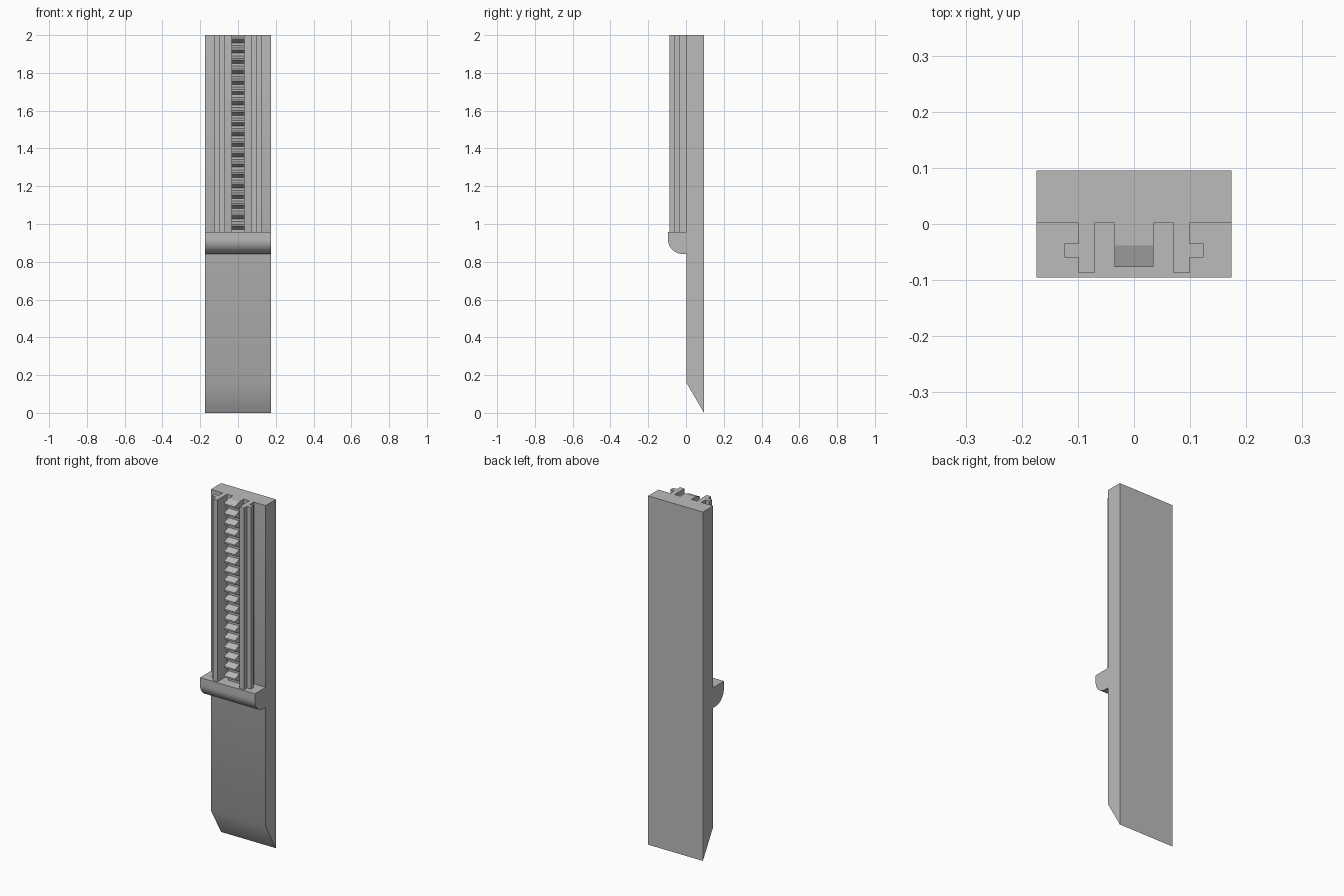
import bpy, bmesh, math
from mathutils import Vector

cube = bpy.data.objects.get("Cube")
if cube:
    bpy.data.objects.remove(cube, do_unlink=True)

grey = bpy.data.materials.new("plain_grey")
grey.use_nodes = True
COLOUR = (0.5, 0.5, 0.5, 1)
grey.diffuse_color = COLOUR
grey.node_tree.nodes["Principled BSDF"].inputs["Base Color"].default_value = COLOUR

HALF = 0.174      # half width of the blade
FACE = 0.002      # front surface of the blade
BACK = 0.0955
SHELF = 0.958     # where the rails and rack begin
TOP = 2.0


def extrude(name, points, offset):
    """Extrude a closed outline of 3D points along an offset."""
    bm = bmesh.new()
    face = bm.faces.new([bm.verts.new(p) for p in points])
    new = bmesh.ops.extrude_face_region(bm, geom=[face])["geom"]
    bmesh.ops.translate(bm, vec=Vector(offset),
                        verts=[g for g in new if isinstance(g, bmesh.types.BMVert)])
    bmesh.ops.recalc_face_normals(bm, faces=bm.faces[:])
    mesh = bpy.data.meshes.new(name)
    bm.to_mesh(mesh)
    bm.free()
    mesh.materials.append(grey)
    obj = bpy.data.objects.new(name, mesh)
    bpy.context.collection.objects.link(obj)
    return obj


def side_profile(name, yz, half):
    return extrude(name, [(-half, y, z) for y, z in yz], (2 * half, 0, 0))


def shade_smooth(obj):
    bpy.ops.object.select_all(action="DESELECT")
    obj.select_set(True)
    bpy.context.view_layer.objects.active = obj
    bpy.ops.object.shade_smooth_by_angle(angle=math.radians(35))


# Blade with a chiselled lower end
blade = side_profile("blade", [(BACK, 0), (BACK, TOP), (FACE, TOP), (FACE, 0.16)], HALF)
shade_smooth(blade)

# Shelf with a rounded lower front edge
radius = 0.076
arc = []
for i in range(17):
    a = math.pi / 2 * i / 16
    arc.append((-BACK + radius - radius * math.cos(a), 0.842 + radius - radius * math.sin(a)))
shelf = side_profile("shelf", [(FACE, SHELF), (-BACK, SHELF)] + arc + [(FACE, 0.842)], HALF)
shade_smooth(shelf)

# Pair of rails, each with an outward rib
rail = [(0.07, FACE), (0.07, -0.087), (0.099, -0.087), (0.099, -0.06),
        (0.124, -0.06), (0.124, -0.035), (0.099, -0.035), (0.099, FACE)]
for name, side in (("left_rail", 1), ("right_rail", -1)):
    extrude(name, [(side * x, y, SHELF) for x, y in rail], (0, 0, TOP - SHELF))

# Toothed rack between the rails
TEETH = 19
ROOT, TIP = -0.038, -0.077
pitch = (TOP - SHELF) / TEETH
rack = [(FACE, SHELF), (ROOT, SHELF)]
for i in range(TEETH):
    z = SHELF + i * pitch
    rack += [(ROOT, z + pitch * 0.25), (TIP, z + pitch * 0.58),
             (TIP, z + pitch * 0.74), (ROOT, z + pitch)]
rack.append((FACE, TOP))
side_profile("toothed_rack", rack, 0.035)
